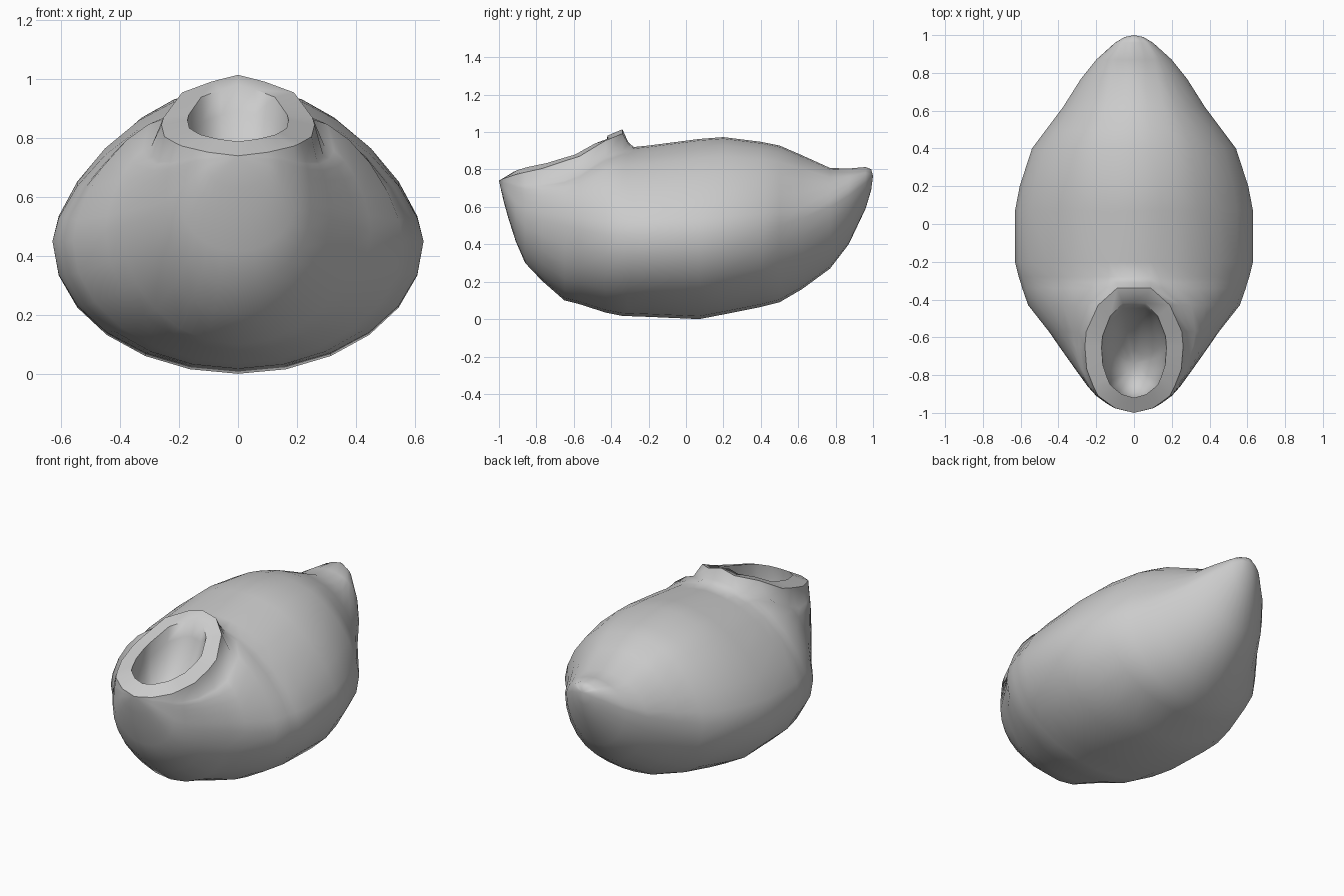
import bpy, bmesh, math
from mathutils import Vector

if "Cube" in bpy.data.objects:
    bpy.data.objects.remove(bpy.data.objects["Cube"])

# Cross-section stations: y, bottom z, half width, z of widest point,
# shoulder half width, shoulder z, roundness of the upper side
STATIONS = [
    (-0.975, .63, .103, .70, .10, .752, 1.8),
    (-0.95, .54, .145, .66, .135, .76, 1.8),
    (-0.91, .415, .20, .60, .19, .773, 1.7),
    (-0.86, .30, .245, .56, .215, .785, 1.7),
    (-0.77, .205, .31, .53, .25, .805, 1.7),
    (-0.65, .10, .395, .50, .26, .845, 1.7),
    (-0.57, .08, .45, .48, .253, .87, 1.65),
    (-0.43, .035, .56, .45, .19, .955, 1.55),
    (-0.34, .017, .592, .45, .09, .992, 1.55),
    (-0.31, .016, .60, .45, .09, .94, 1.55),
    (-0.28, .015, .61, .45, .09, .912, 1.55),
    (-0.20, .012, .63, .45, .09, .92, 1.55),
    (0.07, .0, .63, .45, .09, .955, 1.55),
    (0.20, .025, .605, .46, .09, .965, 1.55),
    (0.40, .065, .54, .48, .09, .94, 1.6),
    (0.50, .09, .465, .50, .08, .92, 1.6),
    (0.62, .16, .375, .54, .07, .868, 1.6),
    (0.77, .27, .28, .60, .06, .80, 1.6),
    (0.87, .40, .20, .66, .06, .797, 1.6),
    (0.96, .59, .10, .73, .04, .805, 1.8),
    (0.99, .69, .05, .75, .02, .793, 2.0),
]
RIM = 9      # stations that carry the opening's edge
N = 6        # steps per quarter section
# Foot of the raised neck (half width, z) at the front stations
FOOT = [(.102, .735), (.14, .735), (.195, .725), (.23, .72), (.268, .72),
        (.29, .74), (.295, .77), (.25, .865), (.15, .90), (.14, .90)]


def section(k):
    """Half section from the bottom centre up to the shoulder."""
    y, zb, w, zw, rx, rz, p = STATIONS[k]
    fx, fz = FOOT[k] if k < len(FOOT) else (rx * 1.5, rz - .012)
    pts = []
    for i in range(N + 1):
        a = math.pi / 2 * i / N
        pts.append((w * math.sin(a), y, zw - (zw - zb) * math.cos(a)))
    for i in range(1, N + 1):
        a = math.pi / 2 * i / N
        c, s = max(math.cos(a), 0) ** (2 / p), math.sin(a) ** (2 / p)
        pts.append((fx + (w - fx) * c, y, zw + (fz - zw) * s))
    return pts + [(rx, y, rz)]


bm = bmesh.new()


def bridge(a, b, closed=False):
    n = len(a)
    for i in range(n if closed else n - 1):
        j = (i + 1) % n
        bm.faces.new((a[i], a[j], b[j], b[i]))


def fan(loop, tip, closed=False):
    n = len(loop)
    for i in range(n if closed else n - 1):
        bm.faces.new((loop[i], loop[(i + 1) % n], tip))


# Body skin: left shoulder, round the belly, to the right shoulder
rows, tops = [], []
for k, st in enumerate(STATIONS):
    half = section(k)
    pts = [(-x, y, z) for x, y, z in reversed(half[1:])] + half
    rows.append([bm.verts.new(p) for p in pts])
    lift = .023 if k == RIM - 1 else .008
    tops.append(bm.verts.new((0, st[0], st[5] + lift)) if k >= RIM - 1 else None)
for k in range(len(rows) - 1):
    bridge(rows[k], rows[k + 1])
    if k >= RIM - 1:   # closed back strip
        bridge([rows[k][-1], tops[k], rows[k][0]],
               [rows[k + 1][-1], tops[k + 1], rows[k + 1][0]])

# Front and rear tips
front = bm.verts.new((0, -1, .74))
fan(rows[0], front)
rear = bm.verts.new((0, 1, .765))
fan(rows[-1] + [tops[-1]], rear, True)

# Flat rim and the hollow bowl inside it
outer = ([front] + [r[-1] for r in rows[:RIM]] + [tops[RIM - 1]]
         + [r[0] for r in reversed(rows[:RIM])])
inner = [Vector((v.co.x * .66, -.667 + (v.co.y + .667) * .76,
                 .883 + (v.co.z - .875) * .7)) for v in outer]
centre = Vector((0, -.667, .87))
deep = Vector((0, -.07, -.32))
prev = outer
for i in range(6):
    a = math.pi / 2 * i / 6
    ring = [bm.verts.new(centre + (p - centre) * math.cos(a)
                         + deep * math.sin(a)) for p in inner]
    bridge(prev, ring, True)
    prev = ring
fan(prev, bm.verts.new(centre + deep), True)

bmesh.ops.recalc_face_normals(bm, faces=bm.faces)
mesh = bpy.data.meshes.new("vessel_body")
bm.to_mesh(mesh)
bm.free()
body = bpy.data.objects.new("vessel_body", mesh)
bpy.context.collection.objects.link(body)
bpy.context.view_layer.objects.active = body
body.select_set(True)
bpy.ops.object.shade_smooth_by_angle(angle=math.radians(55))
